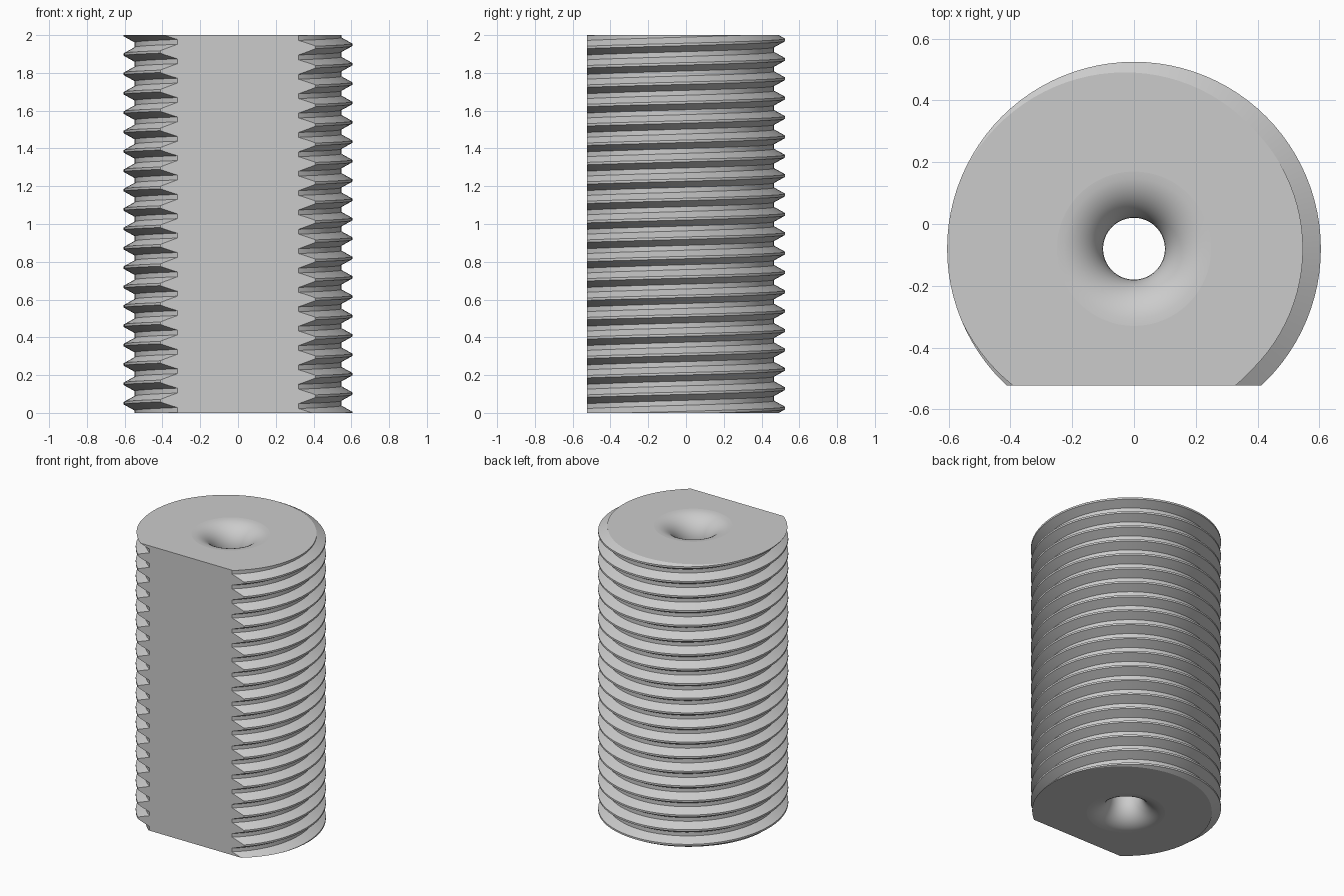
import bpy
import bmesh
from math import sin, cos, pi, tau

if "Cube" in bpy.data.objects:
    bpy.data.objects.remove(bpy.data.objects["Cube"], do_unlink=True)

HEIGHT = 2.0
TURNS = 19.5
PITCH = HEIGHT / TURNS
CREST, ROOT = 0.605, 0.547
CENTRE_Y, FLAT_Y = -0.08, -0.523
BORE, FLARE = 0.1, 0.15
SEGS = 96

# Single grey material
grey = bpy.data.materials.new("plain grey")
grey.use_nodes = True
colour = (0.6, 0.6, 0.6, 1)
grey.diffuse_color = colour
grey.node_tree.nodes["Principled BSDF"].inputs["Base Color"].default_value = colour

bm = bmesh.new()


def ring_point(radius, angle, z):
    return bm.verts.new((radius * cos(angle), CENTRE_Y + radius * sin(angle), z))


# Helical thread: crest flat, flank, root flat, flank, overrunning both ends
profile = [(CREST, -1 / 16), (CREST, 1 / 16), (ROOT, 3 / 8), (ROOT, 5 / 8)]
steps = range(-2 * SEGS, 22 * SEGS)
grid = [[ring_point(r, tau * (g % SEGS) / SEGS, PITCH * (g / SEGS + off))
         for r, off in profile] for g in steps]
for g in range(len(grid) - SEGS - 1):
    a = grid[g] + [grid[g + SEGS][0]]
    b = grid[g + 1] + [grid[g + SEGS + 1][0]]
    for j in range(len(profile)):
        bm.faces.new((a[j], b[j], b[j + 1], a[j + 1]))


# Trim the ends and the flat front side
def trim(co, no):
    geom = bm.verts[:] + bm.edges[:] + bm.faces[:]
    bmesh.ops.bisect_plane(bm, geom=geom, dist=1e-5, plane_co=co,
                           plane_no=no, clear_outer=True)


trim((0, 0, HEIGHT), (0, 0, 1))
trim((0, 0, 0), (0, 0, -1))
trim((0, FLAT_Y, 0), (0, -1, 0))
bmesh.ops.remove_doubles(bm, verts=bm.verts[:], dist=1e-5)


def on_plane(v, axis, value):
    return abs(v.co[axis] - value) < 1e-4


# Straight edges joining the corners of the flat side
for z in (0, HEIGHT):
    corners = [v for v in bm.verts if on_plane(v, 1, FLAT_Y) and on_plane(v, 2, z)]
    corners.sort(key=lambda v: v.co.x)
    bm.edges.new((corners[0], corners[-1]))

# Through bore with a rounded flare at both ends
curve = [(BORE + FLARE * (1 - sin(a)), FLARE * (1 - cos(a)))
         for a in (pi / 2 * i / 10 for i in range(11))]
lathe = curve + [(r, HEIGHT - z) for r, z in reversed(curve)]
columns = [[ring_point(r, tau * i / 64, z) for r, z in lathe] for i in range(64)]
for i, col in enumerate(columns):
    prev = columns[i - 1]
    for j in range(len(lathe) - 1):
        bm.faces.new((prev[j], col[j], col[j + 1], prev[j + 1]))

# Close the two ends and the flat side
for f in bm.faces:
    f.smooth = True
caps = []
for axis, value, normal in ((2, HEIGHT, (0, 0, 1)), (2, 0, (0, 0, -1)),
                            (1, FLAT_Y, (0, -1, 0))):
    rim = [e for e in bm.edges if len(e.link_faces) < 2
           and all(on_plane(v, axis, value) for v in e.verts)]
    made = bmesh.ops.triangle_fill(bm, edges=rim, use_beauty=True, normal=normal)
    caps += [f for f in made["geom"] if isinstance(f, bmesh.types.BMFace)]
bmesh.ops.recalc_face_normals(bm, faces=bm.faces[:])
bm.faces.index_update()
cap_ids = [f.index for f in caps]

mesh = bpy.data.meshes.new("threaded_rod")
bm.to_mesh(mesh)
bm.free()
mesh.materials.append(grey)
rod = bpy.data.objects.new("threaded_rod", mesh)
bpy.context.collection.objects.link(rod)

# Smooth thread and bore, flat ends and front
bpy.ops.object.select_all(action="DESELECT")
rod.select_set(True)
bpy.context.view_layer.objects.active = rod
bpy.ops.object.shade_smooth_by_angle(angle=pi / 7)
for i in cap_ids:
    mesh.polygons[i].use_smooth = False
